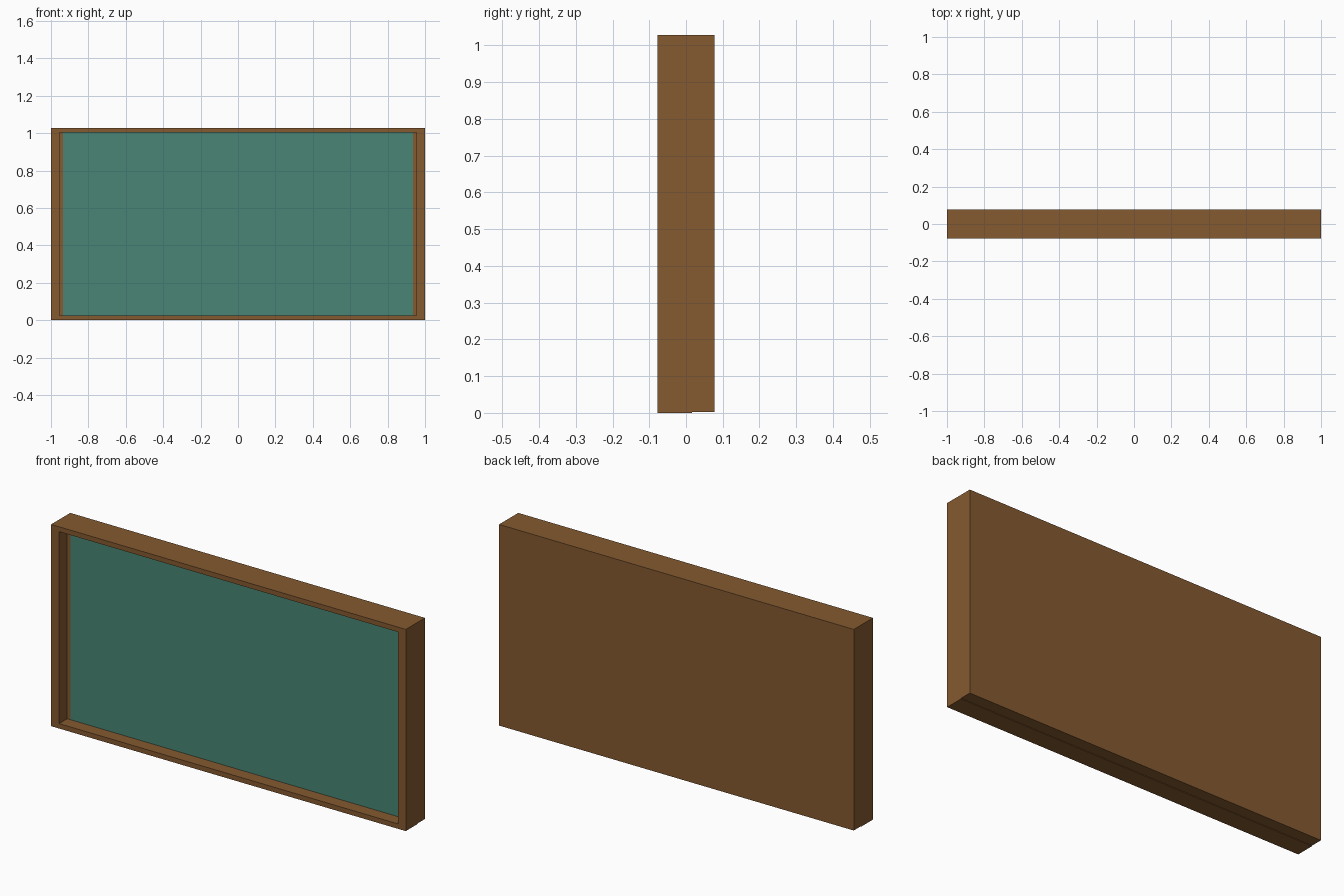
import bpy

if "Cube" in bpy.data.objects:
    bpy.data.objects.remove(bpy.data.objects["Cube"])


def material(name, rgb):
    m = bpy.data.materials.new(name)
    m.diffuse_color = (*rgb, 1)
    m.use_nodes = True
    m.node_tree.nodes["Principled BSDF"].inputs["Base Color"].default_value = m.diffuse_color
    return m


wood = material("brown wood", (0.235, 0.102, 0.030))
green = material("chalkboard green", (0.066, 0.235, 0.178))


def box(name, x, y, z, mat):
    """Box from (min, max) ranges on each axis."""
    bpy.ops.mesh.primitive_cube_add(size=1, location=[sum(r) / 2 for r in (x, y, z)])
    o = bpy.context.object
    o.name = name
    o.scale = [r[1] - r[0] for r in (x, y, z)]
    bpy.ops.object.transform_apply(location=False, rotation=False, scale=True)
    o.data.materials.append(mat)
    return o


F, M, B, H = -0.077, 0.017, 0.077, 1.028  # front, joint, back, height
SURFACE = -0.012                          # writing surface depth

# Frame: two uprights, top and bottom rails
for side, s in (("left", -1), ("right", 1)):
    box(side + "_frame", sorted((s, s * 0.955)), (F, M), (0, H), wood)
box("bottom_rail", (-0.955, 0.955), (F, M), (0, 0.025), wood)
box("top_rail", (-0.955, 0.955), (F, M), (H - 0.025, H), wood)

# Backing panel, raised slightly off the ground
box("back_panel", (-1, 1), (M, B), (0.003, H), wood)

# Writing surface with narrow wooden edge strips
box("writing_surface", (-0.935, 0.935), (SURFACE, M), (0.025, H - 0.025), green)
for side, s in (("left", -1), ("right", 1)):
    box(side + "_edge_strip", sorted((s * 0.955, s * 0.935)), (SURFACE, M), (0.025, H - 0.025), wood)
